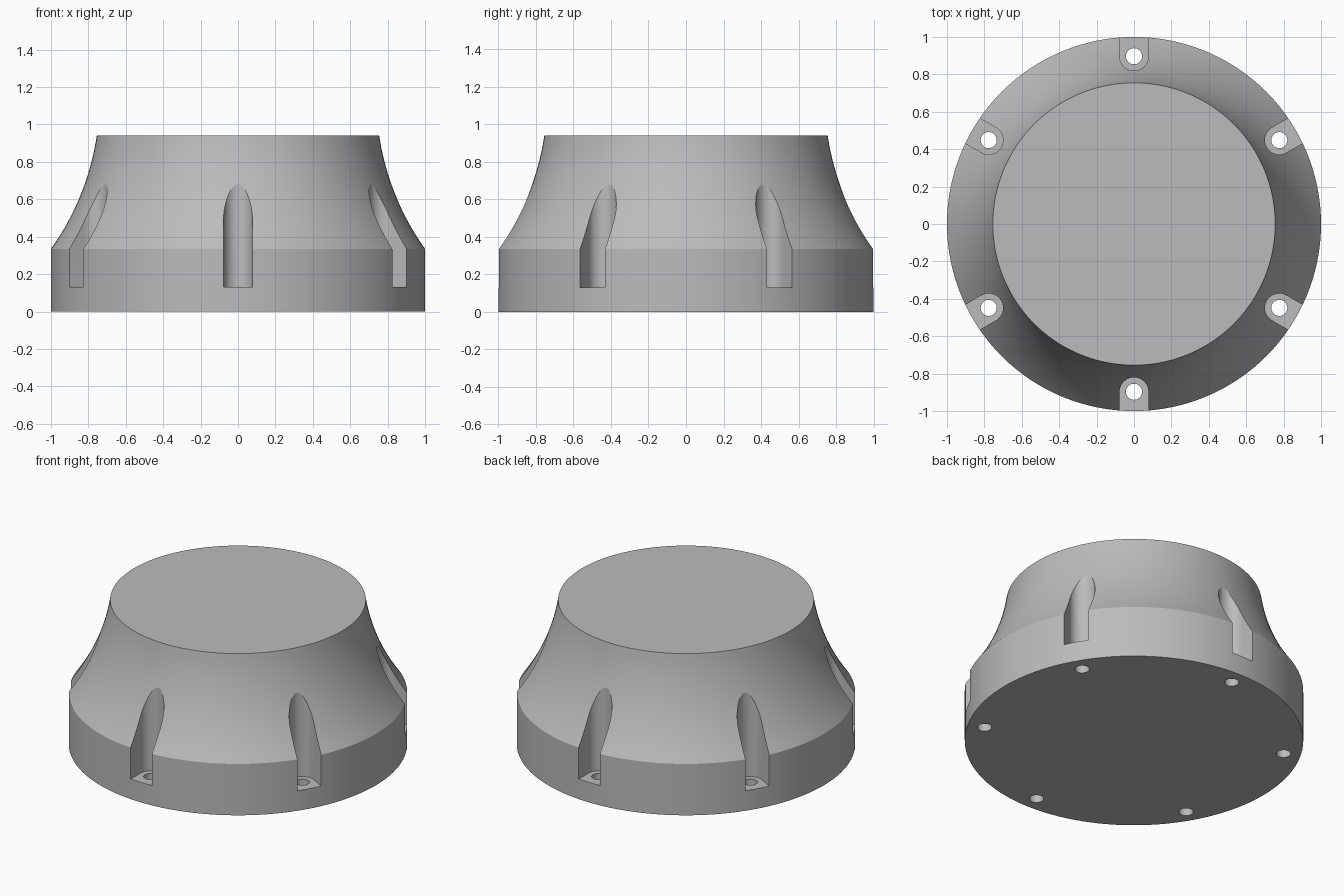
import bpy, bmesh, math
from mathutils import Matrix, Vector

if "Cube" in bpy.data.objects:
    bpy.data.objects.remove(bpy.data.objects["Cube"])

grey = bpy.data.materials.new("mid grey")
grey.use_nodes = True
colour = (0.5, 0.5, 0.5, 1)
grey.diffuse_color = colour
grey.node_tree.nodes["Principled BSDF"].inputs["Base Color"].default_value = colour

HEIGHT, RIM_Z, TOP_R = 0.94, 0.335, 0.755
FLOOR_Z, HOLE_R, SLOT_R, BOLT_R = 0.13, 0.043, 0.077, 0.897
SEGMENTS = 128


def add_object(name, bm):
    bmesh.ops.recalc_face_normals(bm, faces=bm.faces)
    mesh = bpy.data.meshes.new(name)
    bm.to_mesh(mesh)
    bm.free()
    mesh.materials.append(grey)
    obj = bpy.data.objects.new(name, mesh)
    bpy.context.collection.objects.link(obj)
    return obj


def extrude_outline(bm, outline, bottom, top, turn):
    """Upright prism from an xy outline, turned about the z axis."""
    verts = [bm.verts.new(turn @ Vector((x, y, bottom))) for x, y in outline]
    face = bm.faces.new(verts)
    geom = bmesh.ops.extrude_face_region(bm, geom=[face])["geom"]
    moved = [v for v in geom if isinstance(v, bmesh.types.BMVert)]
    bmesh.ops.translate(bm, vec=(0, 0, top - bottom), verts=moved)


def arc(radius, start, end, count):
    angles = [start + (end - start) * i / count for i in range(count + 1)]
    return [(BOLT_R + radius * math.cos(a), radius * math.sin(a)) for a in angles]


# Domed body: straight skirt, then a concave flare up to a flat top
RADIUS, STEPS = 1.4, 20
chord = Vector((TOP_R - 1, HEIGHT - RIM_Z))
middle = Vector(((1 + TOP_R) / 2, (HEIGHT + RIM_Z) / 2))
outward = Vector((chord.y, -chord.x)).normalized()
centre = middle + outward * math.sqrt(RADIUS ** 2 - (chord.length / 2) ** 2)
a0 = math.atan2(RIM_Z - centre.y, 1 - centre.x) % math.tau
a1 = math.atan2(HEIGHT - centre.y, TOP_R - centre.x) % math.tau
profile = [(1, 0)]
for i in range(STEPS + 1):
    a = a0 + (a1 - a0) * i / STEPS
    profile.append((centre.x + RADIUS * math.cos(a), centre.y + RADIUS * math.sin(a)))

bm = bmesh.new()
rings = []
for r, z in profile:
    angles = [math.tau * i / SEGMENTS for i in range(SEGMENTS)]
    rings.append([bm.verts.new((r * math.cos(a), r * math.sin(a), z)) for a in angles])
for low, high in zip(rings, rings[1:]):
    for i in range(SEGMENTS):
        j = (i + 1) % SEGMENTS
        bm.faces.new((low[i], low[j], high[j], high[i]))
bm.faces.new(rings[0])
bm.faces.new(rings[-1])
body = add_object("domed_body", bm)

# Six round-ended slots with a bolt hole through each floor
slots, holes = bmesh.new(), bmesh.new()
slot_outline = arc(SLOT_R, math.pi / 2, math.pi * 1.5, 24)
slot_outline += [(1.2, -SLOT_R), (1.2, SLOT_R)]
hole_outline = arc(HOLE_R, 0, math.tau, 32)[:-1]
for k in range(6):
    turn = Matrix.Rotation(math.radians(30 + 60 * k), 3, "Z")
    extrude_outline(slots, slot_outline, FLOOR_Z, 1.2, turn)
    extrude_outline(holes, hole_outline, -0.1, FLOOR_Z + 0.1, turn)

for name, cutter_bm in (("slot_cutter", slots), ("hole_cutter", holes)):
    cutter = add_object(name, cutter_bm)
    cut = body.modifiers.new(name, "BOOLEAN")
    cut.operation = "DIFFERENCE"
    cut.solver = "EXACT"
    cut.object = cutter
    bpy.context.view_layer.objects.active = body
    bpy.ops.object.modifier_apply(modifier=cut.name)
    bpy.data.objects.remove(cutter)

# Smooth shading with crisp edges
bpy.ops.object.select_all(action="DESELECT")
body.select_set(True)
bpy.context.view_layer.objects.active = body
bpy.ops.object.shade_smooth_by_angle(angle=math.radians(20))
